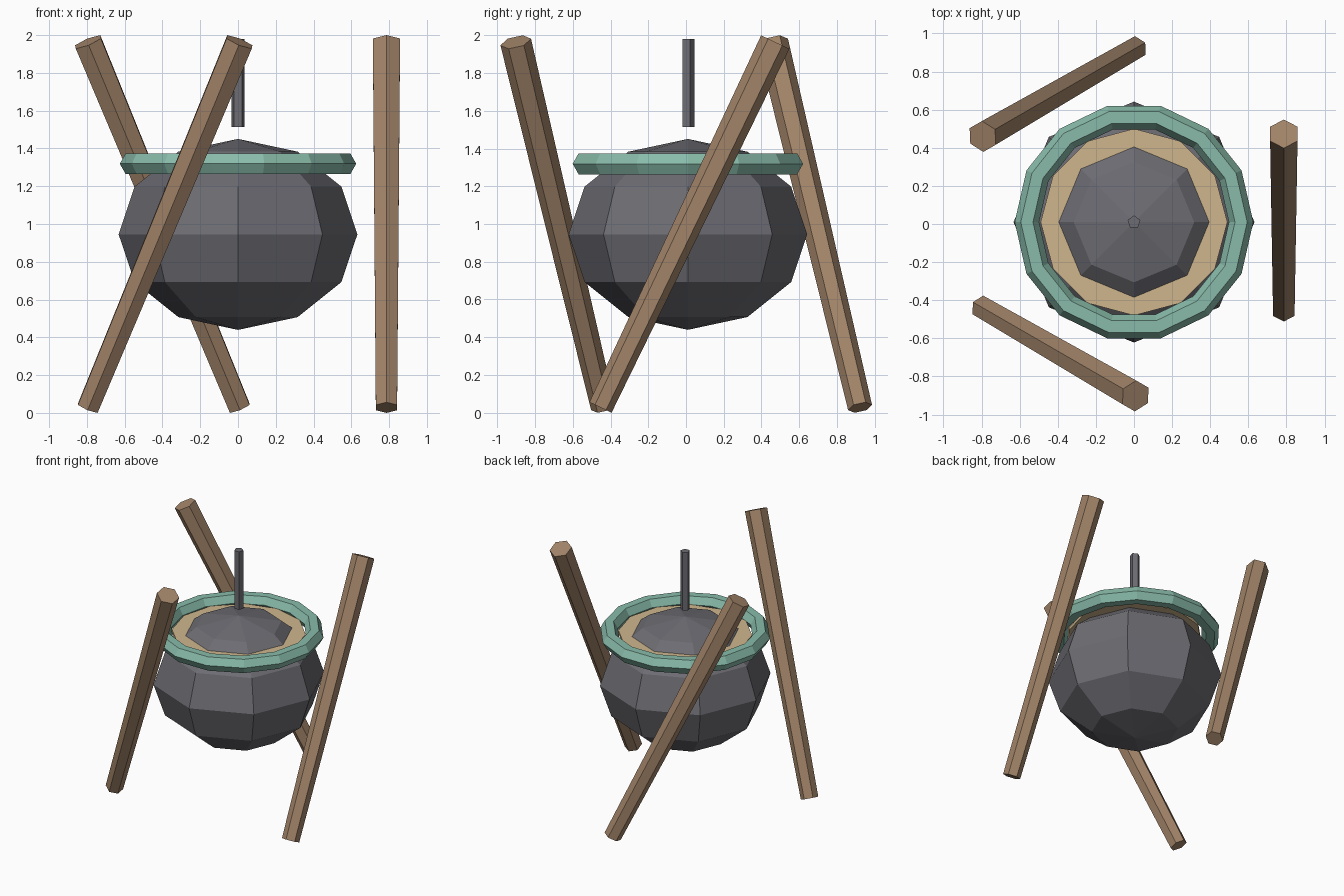
import bpy, bmesh, math
from mathutils import Vector, Matrix

if "Cube" in bpy.data.objects:
    bpy.data.objects.remove(bpy.data.objects["Cube"])

AXIS_Y = 0.01  # common vertical axis of all the parts


def material(name, rgb):
    m = bpy.data.materials.new(name)
    m.diffuse_color = (*rgb, 1)
    m.use_nodes = True
    m.node_tree.nodes["Principled BSDF"].inputs["Base Color"].default_value = m.diffuse_color
    return m


iron = material("iron", (0.15, 0.15, 0.17))
wood = material("wood", (0.36, 0.23, 0.14))
brew = material("brew", (0.62, 0.47, 0.27))
patina = material("patina", (0.25, 0.50, 0.40))


def finish(obj, name, mat):
    obj.name = name
    obj.data.materials.append(mat)
    return obj


def cylinder(name, sides, r, z0, z1, mat):
    bpy.ops.mesh.primitive_cylinder_add(vertices=sides, radius=r, depth=z1 - z0,
                                        location=(0, AXIS_Y, (z0 + z1) / 2))
    return finish(bpy.context.object, name, mat)


# Squashed low-poly pot
bpy.ops.mesh.primitive_uv_sphere_add(segments=8, ring_count=6, radius=0.632,
                                     location=(0, AXIS_Y, 0.945))
pot = finish(bpy.context.object, "pot", iron)
pot.scale.z = 0.8

# Rim ring
bpy.ops.mesh.primitive_torus_add(major_segments=14, minor_segments=6, major_radius=0.562,
                                 minor_radius=0.064, location=(0, AXIS_Y, 1.319))
finish(bpy.context.object, "rim", patina)

# Contents surface and hanging rod
cylinder("contents", 12, 0.49, 1.295, 1.32, brew)
cylinder("hanging_rod", 5, 0.035, 1.513, 1.98, iron)

# Three tapered leaning legs around the axis
bottom, top = Vector((0.786, -0.463, 0.028)), Vector((0.786, 0.463, 1.964))
axis = top - bottom
tilt = Matrix.Rotation(-math.atan2(axis.y, axis.z), 4, 'X')
for i in range(3):
    bpy.ops.mesh.primitive_cone_add(vertices=6, radius1=0.065, radius2=0.083, depth=axis.length)
    leg = finish(bpy.context.object, f"leg_{i + 1}", wood)
    leg.matrix_world = (Matrix.Translation((0, AXIS_Y, 0))
                        @ Matrix.Rotation(math.radians(120 * i), 4, 'Z')
                        @ Matrix.Translation((top + bottom) / 2) @ tilt)
